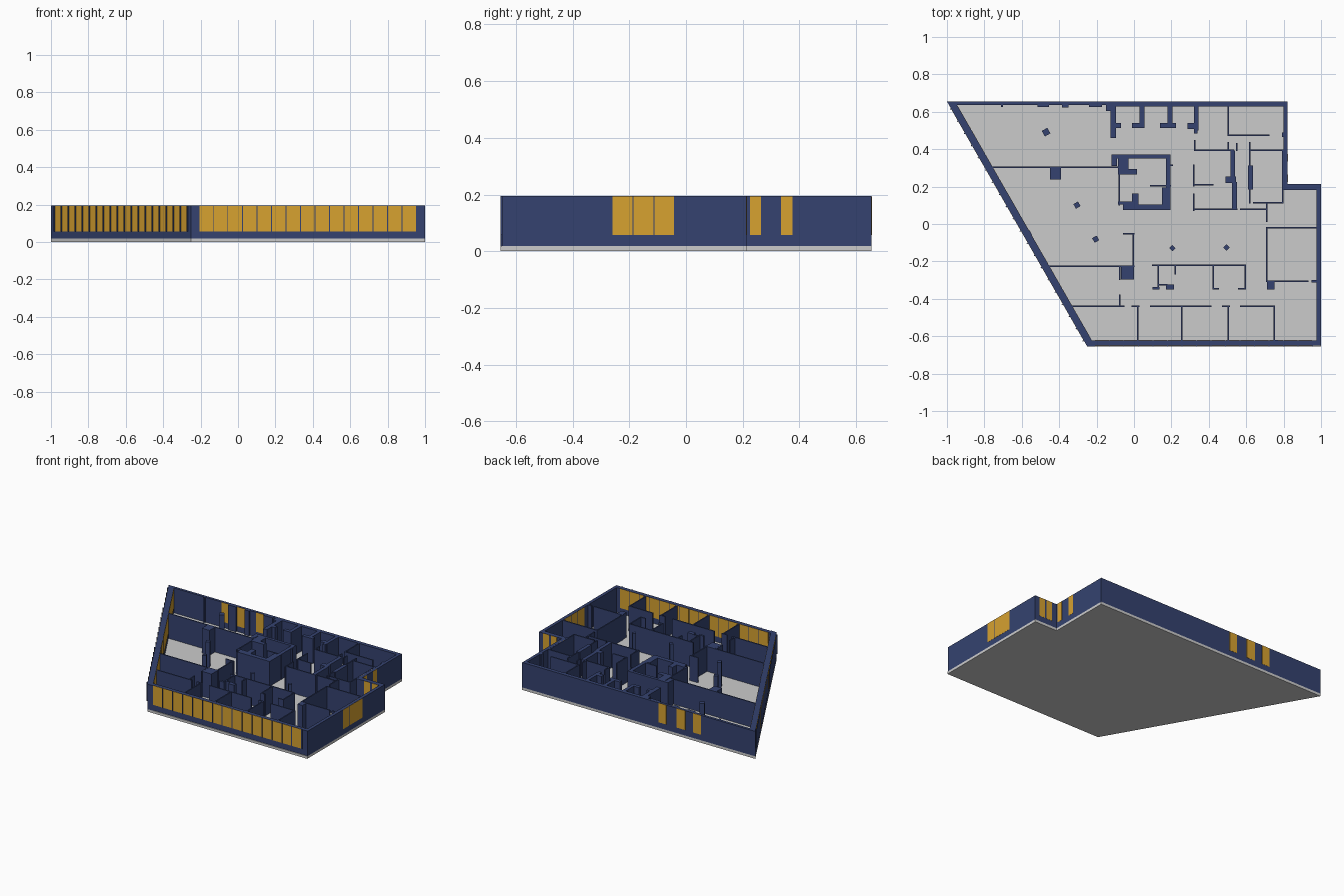
import bpy, bmesh, math
from mathutils import Vector

FLOOR, SILL, TOP = 0.018, 0.057, 0.194
DY = -0.006  # grid reading correction for interior parts


def material(name, rgb):
    m = bpy.data.materials.new(name)
    m.diffuse_color = (*rgb, 1)
    return m


NAVY = material("navy_wall", (0.035, 0.055, 0.16))
GOLD = material("gold_glass", (0.68, 0.36, 0.03))


def prism(bm, pts, z0, z1):
    lo = [bm.verts.new((x, y, z0)) for x, y in pts]
    hi = [bm.verts.new((x, y, z1)) for x, y in pts]
    n = len(pts)
    bm.faces.new(lo[::-1])
    bm.faces.new(hi)
    for i in range(n):
        j = (i + 1) % n
        bm.faces.new((lo[i], lo[j], hi[j], hi[i]))


def finish(bm, name, mat=None):
    bmesh.ops.recalc_face_normals(bm, faces=bm.faces)
    me = bpy.data.meshes.new(name)
    bm.to_mesh(me)
    bm.free()
    if mat:
        me.materials.append(mat)
    ob = bpy.data.objects.new(name, me)
    bpy.context.collection.objects.link(ob)


def rect(bm, x0, y0, x1, y1):
    prism(bm, [(x0, y0), (x1, y0), (x1, y1), (x0, y1)], FLOOR, TOP)


def strip(bm, p, q, t0, t1, z0, z1):
    """Box along p-q, spanning offsets t0..t1 to the left of the direction."""
    p, q = Vector(p), Vector(q)
    d = (q - p).normalized()
    n = Vector((-d.y, d.x))
    prism(bm, [p + n * t0, q + n * t0, q + n * t1, p + n * t1], z0, z1)


def interior(name, lines, blocks):
    bm = bmesh.new()
    h = 0.004
    for x0, y0, x1, y1 in lines:
        rect(bm, x0 - h, y0 - h + DY, x1 + h, y1 + h + DY)
    for x0, y0, x1, y1 in blocks:
        rect(bm, x0, y0 + DY, x1, y1 + DY)
    finish(bm, name, NAVY)


def windows(name, p, q, thick, spans):
    """Glass panes flush with both wall faces, at fractions of p-q."""
    bm = bmesh.new()
    p, q = Vector(p), Vector(q)
    for a, b in spans:
        strip(bm, p.lerp(q, a), p.lerp(q, b), -0.001, thick + 0.001, SILL, TOP - 0.0005)
    finish(bm, name, GOLD)


def row(n, gap):
    return [((i + gap) / n, (i + 1 - gap) / n) for i in range(n)]


def mullions(name, p, q, n, proud):
    bm = bmesh.new()
    p, q = Vector(p), Vector(q)
    d = (q - p).normalized() * 0.0025
    for i in range(n + 1):
        c = p.lerp(q, i / n)
        strip(bm, c - d, c + d, -proud, 0.01, SILL, TOP)
    finish(bm, name, NAVY)


# Floor slab
bm = bmesh.new()
prism(bm, [(-0.25, -0.655), (1, -0.655), (1, 0.214), (0.822, 0.214), (0.822, 0.655), (-1, 0.655)], 0, FLOOR)
finish(bm, "floor_slab")

# Outer walls
bm = bmesh.new()
rect(bm, -0.25, -0.65, 0.998, -0.622)
rect(bm, 0.977, -0.65, 1, 0.214)
rect(bm, 0.80, 0.182, 1, 0.214)
rect(bm, 0.80, 0.214, 0.822, 0.655)
rect(bm, -0.15, 0.628, 0.822, 0.655)
rect(bm, -0.97, 0.636, -0.15, 0.655)
prism(bm, [(-1, 0.655), (-0.25, -0.655), (-0.207, -0.655), (-0.957, 0.655)], FLOOR, TOP)
finish(bm, "outer_walls", NAVY)

# Window bands and mullions
front = (-0.21, -0.65), (0.955, -0.65)
windows("front_windows", *front, 0.028, row(15, 0.03))
mullions("front_mullions", *front, 15, 0.005)


def slant(x):
    return (x, -0.655 - (x + 0.25) * 1.31 / 0.75)


side = slant(-0.978), slant(-0.268)
windows("slanted_windows", *side, 0.0373, row(19, 0.04))
mullions("slanted_mullions", *side, 19, 0.007)

windows("right_windows", (0 + 1, -0.26), (1, -0.04), 0.023, row(3, 0.02))
windows("step_side_windows", (0.822, 0.225), (0.822, 0.375), 0.022, [(0, 0.27), (0.73, 1)])
windows("step_back_windows", (0.966, 0.214), (0.86, 0.214), 0.032, [(0, 0.43), (0.57, 1)])
windows("back_windows", (-0.245, 0.655), (-0.575, 0.655), 0.019, [(0, 0.18), (0.43, 0.63), (0.82, 1)])

# Interior partitions: thin lines, then thick blocks
interior("west_partitions", [
    (-0.78, 0.31, -0.09, 0.31), (-0.465, -0.22, 0, -0.22), (-0.005, -0.215, -0.005, -0.045),
    (-0.055, -0.045, 0, -0.045), (-0.345, -0.435, -0.055, -0.435), (-0.075, -0.435, -0.075, -0.375),
    (-0.075, -0.29, -0.075, -0.225),
], [
    (-0.45, 0.245, -0.39, 0.31), (-0.07, -0.29, 0, -0.22), (-0.15, 0.61, -0.12, 0.64),
    (-0.125, 0.465, -0.095, 0.64), (-0.71, 0.632, -0.70, 0.645), (-0.385, 0.63, -0.35, 0.645),
    (-0.515, 0.632, -0.455, 0.645), (-0.24, 0.632, -0.17, 0.645),
])

interior("back_cubicles", [
    (0.34, 0.40, 0.34, 0.40), (0.325, 0.40, 0.325, 0.45), (0.34, 0.51, 0.34, 0.64),
    (0.505, 0.48, 0.505, 0.64), (0.505, 0.40, 0.505, 0.44), (0.505, 0.48, 0.72, 0.48),
], [
    (-0.095, 0.52, -0.07, 0.545), (-0.01, 0.52, 0.055, 0.545), (0.03, 0.52, 0.055, 0.64),
    (0.14, 0.52, 0.225, 0.545), (0.18, 0.52, 0.205, 0.64), (0.285, 0.515, 0.34, 0.545),
    (0.32, 0.49, 0.34, 0.64), (0.79, 0.47, 0.82, 0.495),
])

interior("core_walls", [
    (-0.08, 0.11, -0.08, 0.36), (0.09, 0.21, 0.195, 0.21), (0.20, 0.32, 0.205, 0.32),
    (0.33, 0.40, 0.53, 0.40), (0.32, 0.21, 0.32, 0.32), (0.32, 0.08, 0.32, 0.165),
    (0.32, 0.085, 0.55, 0.085), (0.325, 0.215, 0.42, 0.215), (0.55, 0.40, 0.55, 0.435),
    (0.62, 0.12, 0.62, 0.44), (0.62, 0.40, 0.795, 0.40), (0.795, 0.12, 0.795, 0.40),
    (0.64, 0.12, 0.795, 0.12), (0.57, 0.085, 0.71, 0.085), (0.71, 0.02, 0.71, 0.12),
], [
    (-0.12, 0.315, -0.09, 0.378), (-0.12, 0.357, 0.195, 0.378), (0.17, 0.2, 0.195, 0.378),
    (-0.085, 0.30, -0.03, 0.36), (-0.085, 0.27, 0.015, 0.30), (-0.085, 0.11, 0.025, 0.125),
    (-0.01, 0.11, 0.025, 0.17), (-0.06, 0.08, 0.195, 0.11), (0.15, 0.08, 0.195, 0.2),
    (0.515, 0.25, 0.54, 0.40), (0.49, 0.225, 0.545, 0.26), (0.525, 0.08, 0.55, 0.23),
    (0.61, 0.19, 0.635, 0.32),
])

interior("right_partitions", [
    (0.71, -0.015, 0.99, -0.015), (0.71, -0.30, 0.71, -0.015), (0.71, -0.30, 0.93, -0.30),
], [(0.71, -0.345, 0.75, -0.30), (0.95, -0.306, 0.99, -0.294)])

interior("front_partitions", [
    (0.10, -0.215, 0.595, -0.215), (0.13, -0.335, 0.13, -0.215), (0.22, -0.26, 0.22, -0.215),
    (0.13, -0.318, 0.175, -0.318), (0.425, -0.34, 0.425, -0.215), (0.425, -0.34, 0.45, -0.34),
    (0.56, -0.34, 0.595, -0.34), (0.595, -0.34, 0.595, -0.215), (-0.01, -0.435, 0.025, -0.435),
    (0.09, -0.435, 0.41, -0.435), (0.475, -0.435, 0.51, -0.435), (0.57, -0.435, 0.75, -0.435),
    (0.02, -0.63, 0.02, -0.435), (0.255, -0.63, 0.255, -0.435), (0.505, -0.63, 0.505, -0.435),
    (0.75, -0.63, 0.75, -0.435),
], [(0.10, -0.345, 0.135, -0.33), (0.17, -0.345, 0.215, -0.318), (0.745, -0.625, 0.77, -0.615)])

# Free-standing columns, most of them turned to follow the slanted wall
bm = bmesh.new()
for x, y, s, deg in [(-0.47, 0.497, 0.034, 30), (-0.305, 0.107, 0.028, 30), (-0.205, -0.075, 0.028, 30),
                     (-0.565, -0.045, 0.028, 30), (0.205, -0.123, 0.024, 45), (0.495, -0.12, 0.024, 45)]:
    pts = [(x + s * 0.707 * math.cos(math.radians(deg + 45 + 90 * k)),
            y + DY + s * 0.707 * math.sin(math.radians(deg + 45 + 90 * k))) for k in range(4)]
    prism(bm, pts, FLOOR, TOP)
finish(bm, "columns", NAVY)
